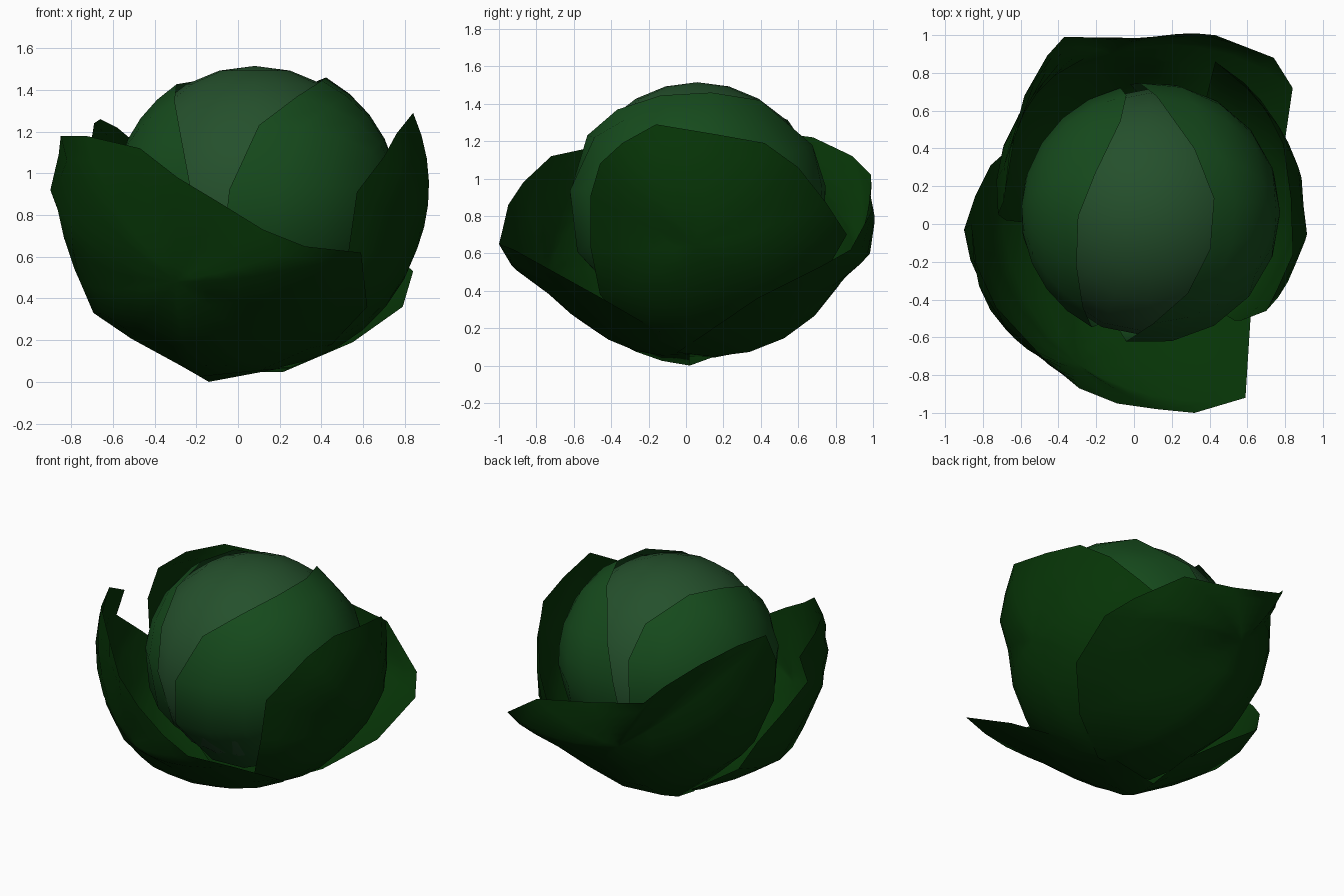
import bpy, bmesh, math
from mathutils import Vector

HUB = Vector((0, 0, 0.82))


def material(name, rgb):
    m = bpy.data.materials.new(name)
    m.diffuse_color = (*rgb, 1)
    return m


OUTER = material("outer_green", (0.002, 0.034, 0.002))
INNER = material("inner_green", (0.008, 0.070, 0.012))
PALE = material("pale_green", (0.018, 0.080, 0.025))


def smooth(obj):
    bpy.ops.object.select_all(action='DESELECT')
    obj.select_set(True)
    bpy.context.view_layer.objects.active = obj
    bpy.ops.object.shade_smooth()


def leaf(name, mid, rim, mat, hub=HUB, rings=6, sag=0.0):
    """Cupped sheet: rings swept round the hub from a middle point to the rim."""
    bm = bmesh.new()
    c = Vector(mid) - hub
    centre = bm.verts.new(mid)
    prev = None
    for k in range(1, rings + 1):
        t = k / rings
        ring = []
        for p in rim:
            d = Vector(p) - hub
            r = c.length * (1 - t) + d.length * t - sag * math.sin(math.pi * t)
            direction = c.normalized().slerp(d.normalized(), t)
            ring.append(bm.verts.new(hub + direction * r))
        for i in range(len(ring)):
            j = (i + 1) % len(ring)
            if prev:
                bm.faces.new((prev[i], ring[i], ring[j], prev[j]))
            else:
                bm.faces.new((centre, ring[i], ring[j]))
        prev = ring
    bm.normal_update()
    # outer side faces away from the hub
    if sum(f.normal.dot(f.calc_center_median() - hub) for f in bm.faces) < 0:
        bmesh.ops.reverse_faces(bm, faces=bm.faces[:])
    me = bpy.data.meshes.new(name)
    bm.to_mesh(me)
    bm.free()
    me.materials.append(mat)
    obj = bpy.data.objects.new(name, me)
    bpy.context.collection.objects.link(obj)
    smooth(obj)
    return obj


# outer leaves
leaf("front_leaf", (-0.30, -0.74, 0.48), [
    (0.59, -0.92, 0.62), (0.32, -1.0, 0.65), (0.12, -0.98, 0.73),
    (-0.09, -0.95, 0.86), (-0.29, -0.87, 0.98), (-0.47, -0.72, 1.12),
    (-0.73, -0.44, 1.18), (-0.85, -0.18, 1.18), (-0.86, 0.0, 1.09),
    (-0.90, -0.03, 0.92),
    (-0.84, 0.15, 0.76), (-0.76, 0.31, 0.60), (-0.67, 0.39, 0.42),
    (-0.45, 0.36, 0.27), (-0.18, 0.24, 0.08), (-0.14, 0.02, 0.0), (0.18, 0.02, 0.06),
    (0.45, -0.14, 0.18), (0.62, -0.45, 0.36)], OUTER, sag=0.025)

leaf("back_leaf", (-0.12, 0.90, 0.62), [
    (0.84, 0.72, 0.53), (0.74, 0.88, 0.62), (0.43, 1.0, 0.84),
    (0.02, 0.985, 0.92), (-0.37, 0.99, 1.02), (-0.46, 0.89, 1.12),
    (-0.58, 0.68, 1.22), (-0.66, 0.38, 1.26), (-0.69, 0.12, 1.24),
    (-0.72, 0.05, 1.05), (-0.68, 0.02, 0.75), (-0.52, 0.0, 0.42),
    (-0.15, -0.03, 0.05), (0.25, -0.05, 0.07), (0.55, 0.13, 0.19),
    (0.79, 0.38, 0.36)], OUTER, sag=0.0)

leaf("right_leaf", (0.86, 0.05, 0.64), [
    (0.57, -0.51, 0.91), (0.70, -0.46, 1.08), (0.76, -0.34, 1.19),
    (0.84, -0.16, 1.29), (0.83, 0.14, 1.24), (0.79, 0.42, 1.19),
    (0.70, 0.60, 1.06), (0.58, 0.75, 0.87), (0.43, 0.86, 0.70),
    (0.38, 0.66, 0.35), (0.28, 0.35, 0.15), (0.20, 0.0, 0.07),
    (0.30, -0.28, 0.16), (0.45, -0.46, 0.38), (0.53, -0.51, 0.63)], OUTER)

# inner leaves wrapped over the head
HEART = Vector((0.08, 0.06, 0.86))


def wrap(name, mid, rim, radius, mat):
    """Leaf lying on a sphere round the heart, outlined by directions."""
    on = lambda d: HEART + Vector(d).normalized() * radius
    leaf(name, on(mid), [on(d) for d in rim], mat, HEART, 5)


wrap("left_wrap", (-0.9, 0.05, 0.1), [
    (-0.12, 0.62, 0.25), (-0.15, 0.48, 0.45), (-0.28, 0.20, 0.57),
    (-0.37, -0.02, 0.56), (-0.38, -0.28, 0.48), (-0.35, -0.50, 0.30),
    (-0.30, -0.60, 0.05), (-0.2, -0.55, -0.3), (-0.1, -0.2, -0.6),
    (-0.1, 0.2, -0.6), (-0.15, 0.5, -0.35), (-0.15, 0.65, 0.0)], 0.68, INNER)

wrap("right_wrap", (0.8, 0.0, 0.05), [
    (-0.05, 0.68, 0.10), (0.04, 0.62, 0.32), (0.24, 0.34, 0.56),
    (0.36, 0.08, 0.63), (0.33, -0.20, 0.60), (0.20, -0.42, 0.50),
    (0.02, -0.57, 0.36), (-0.12, -0.67, 0.06), (-0.15, -0.6, -0.25),
    (-0.1, -0.3, -0.6), (0.0, 0.2, -0.65), (0.0, 0.55, -0.4),
    (-0.10, 0.68, -0.1)], 0.695, INNER)

# round heart
bpy.ops.mesh.primitive_uv_sphere_add(segments=16, ring_count=12, radius=0.655,
                                     location=HEART)
heart = bpy.context.object
heart.name = "heart"
heart.data.materials.append(PALE)
smooth(heart)

# rest the whole plant on the ground
bpy.context.view_layer.update()
objs = [o for o in bpy.data.objects if o.type == 'MESH']
low = min((o.matrix_world @ v.co).z for o in objs for v in o.data.vertices)
for o in objs:
    o.location.z -= low
